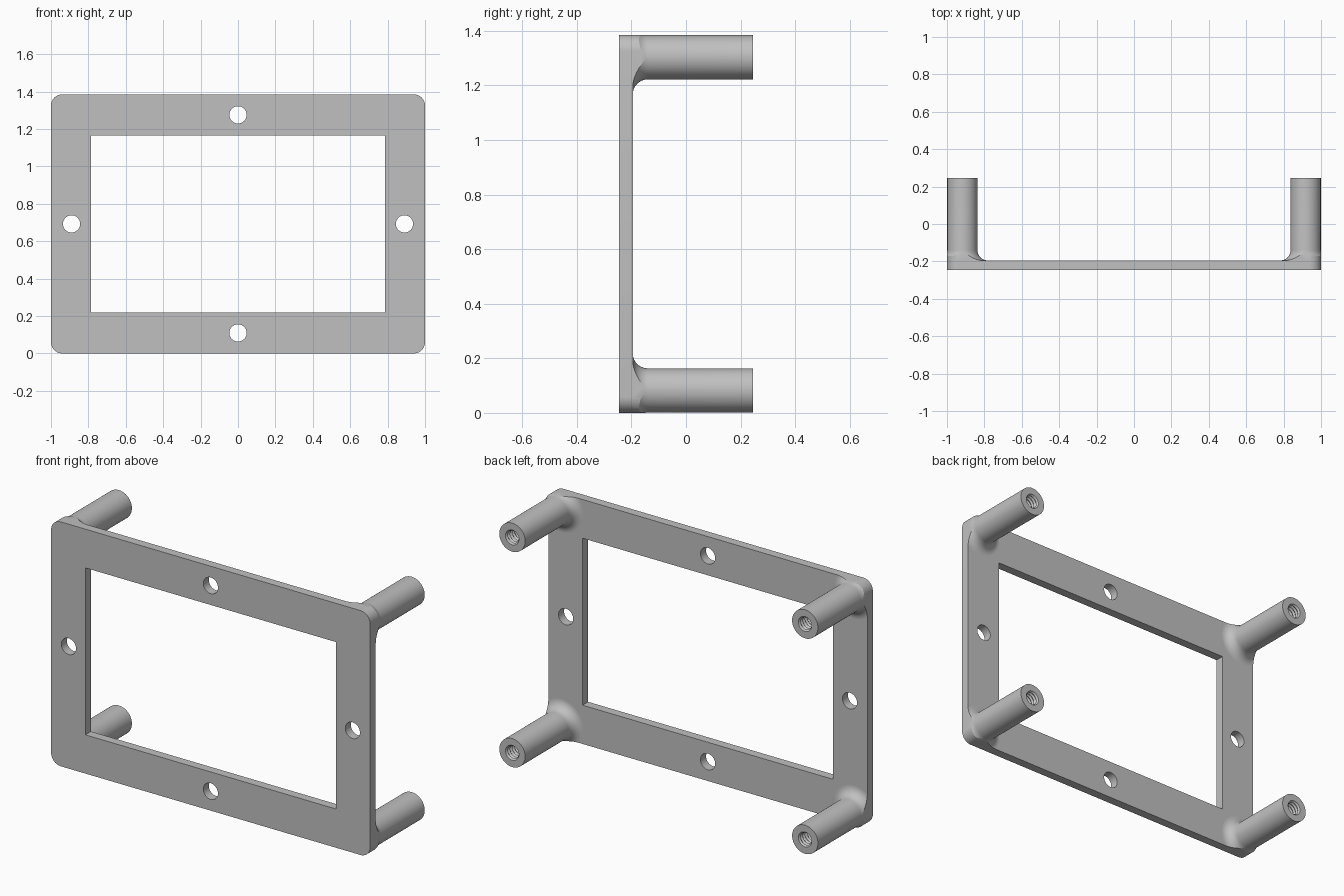
import bpy
import bmesh
from math import pi, sin, cos, radians
from mathutils import Matrix, Vector

if "Cube" in bpy.data.objects:
    bpy.data.objects.remove(bpy.data.objects["Cube"])

WIDTH, HEIGHT = 2.0, 1.385
FRONT, PLATE_BACK, POST_END = -0.245, -0.195, 0.245
MID_Z = HEIGHT / 2
POST_R, INSET, FILLET = 0.081, 0.0822, 0.055

grey = bpy.data.materials.new("plain grey")
grey.use_nodes = True
colour = (0.53, 0.53, 0.53, 1)
grey.diffuse_color = colour
grey.node_tree.nodes["Principled BSDF"].inputs["Base Color"].default_value = colour


def circle(cx, cz, r, n=40):
    return [(cx + r * cos(2 * pi * i / n), cz + r * sin(2 * pi * i / n)) for i in range(n)]


def rounded_rect(w, h, r, n=10):
    pts = []
    for k, (sx, sz) in enumerate([(1, 1), (-1, 1), (-1, -1), (1, -1)]):
        for i in range(n + 1):
            a = pi / 2 * (k + i / n)
            pts.append((sx * (w / 2 - r) + r * cos(a), MID_Z + sz * (h / 2 - r) + r * sin(a)))
    return pts


def add_object(name, mesh):
    obj = bpy.data.objects.new(name, mesh)
    bpy.context.collection.objects.link(obj)
    return obj


def evaluated_mesh(obj):
    deps = bpy.context.evaluated_depsgraph_get()
    return bpy.data.meshes.new_from_object(obj.evaluated_get(deps))


def finish(name, mesh):
    mesh.name = name
    mesh.materials.clear()
    mesh.materials.append(grey)
    mesh.polygons.foreach_set("use_smooth", [True] * len(mesh.polygons))
    mesh.set_sharp_from_angle(angle=radians(28))
    return add_object(name, mesh)


def slab(loops, y0, y1):
    """Upright sheet from an outline and its holes."""
    curve = bpy.data.curves.new("outline", "CURVE")
    curve.dimensions = "2D"
    curve.fill_mode = "BOTH"
    curve.extrude = (y1 - y0) / 2
    for loop in loops:
        spline = curve.splines.new("POLY")
        spline.points.add(len(loop) - 1)
        for p, (x, z) in zip(spline.points, loop):
            p.co = (x, z, 0, 1)
        spline.use_cyclic_u = True
    obj = add_object("outline", curve)
    mesh = evaluated_mesh(obj)
    bpy.data.objects.remove(obj)
    bm = bmesh.new()
    bm.from_mesh(mesh)
    bmesh.ops.remove_doubles(bm, verts=bm.verts, dist=1e-5)
    move = Matrix.Translation((0, (y0 + y1) / 2, 0)) @ Matrix.Rotation(pi / 2, 4, "X")
    bmesh.ops.transform(bm, matrix=move, verts=bm.verts)
    bmesh.ops.recalc_face_normals(bm, faces=bm.faces)
    bm.to_mesh(mesh)
    bm.free()
    return mesh


def post_profile():
    """Radius and y of the flared post, then its threaded blind bore."""
    base = PLATE_BACK - 0.003
    pts = [(0, base), (POST_R + FILLET, base)]
    for i in range(11):
        a = pi / 2 * i / 10
        pts.append((POST_R + FILLET * (1 - sin(a)), PLATE_BACK + FILLET * (1 - cos(a))))
    pts.append((POST_R, POST_END))
    pitch, turns = 0.02, 15
    for i in range(turns):
        y = POST_END - i * pitch
        pts += [(0.042, y), (0.034, y - pitch / 2)]
    end = POST_END - turns * pitch
    return pts + [(0.034, end), (0, end - 0.015)]


def lathe(profile, x, z):
    bm = bmesh.new()
    verts = [bm.verts.new((x + r, y, z)) for r, y in profile]
    edges = [bm.edges.new(pair) for pair in zip(verts, verts[1:])]
    bmesh.ops.spin(bm, geom=verts + edges, cent=Vector((x, 0, z)), axis=(0, 1, 0),
                   angle=2 * pi, steps=48)
    bmesh.ops.remove_doubles(bm, verts=bm.verts, dist=1e-5)
    bmesh.ops.recalc_face_normals(bm, faces=bm.faces)
    mesh = bpy.data.meshes.new("post")
    bm.to_mesh(mesh)
    bm.free()
    return mesh


# Frame plate with its window and four screw holes
outline = rounded_rect(WIDTH, HEIGHT, 0.06)
window = [(sx * 0.785, MID_Z + sz * 0.473) for sx, sz in [(-1, -1), (1, -1), (1, 1), (-1, 1)]]
holes = [circle(x, MID_Z + z, 0.046) for x, z in [(0.89, 0), (-0.89, 0), (0, 0.583), (0, -0.583)]]
finish("frame_plate", slab([outline, window] + holes, FRONT, PLATE_BACK))

# Corner posts, their flared feet trimmed to the plate outline
trimmer = add_object("foot_trimmer", slab([outline], FRONT, POST_END + 0.1))
trimmer.hide_render = True
for side, sx in (("left", 1), ("right", -1)):
    for level, z in (("lower", INSET), ("upper", HEIGHT - INSET)):
        raw = add_object("raw_post", lathe(post_profile(), sx * (WIDTH / 2 - INSET), z))
        trim = raw.modifiers.new("trim", "BOOLEAN")
        trim.operation = "INTERSECT"
        trim.solver = "EXACT"
        trim.object = trimmer
        mesh = evaluated_mesh(raw)
        bpy.data.objects.remove(raw)
        finish(f"{level}_{side}_post", mesh)
bpy.data.objects.remove(trimmer)
